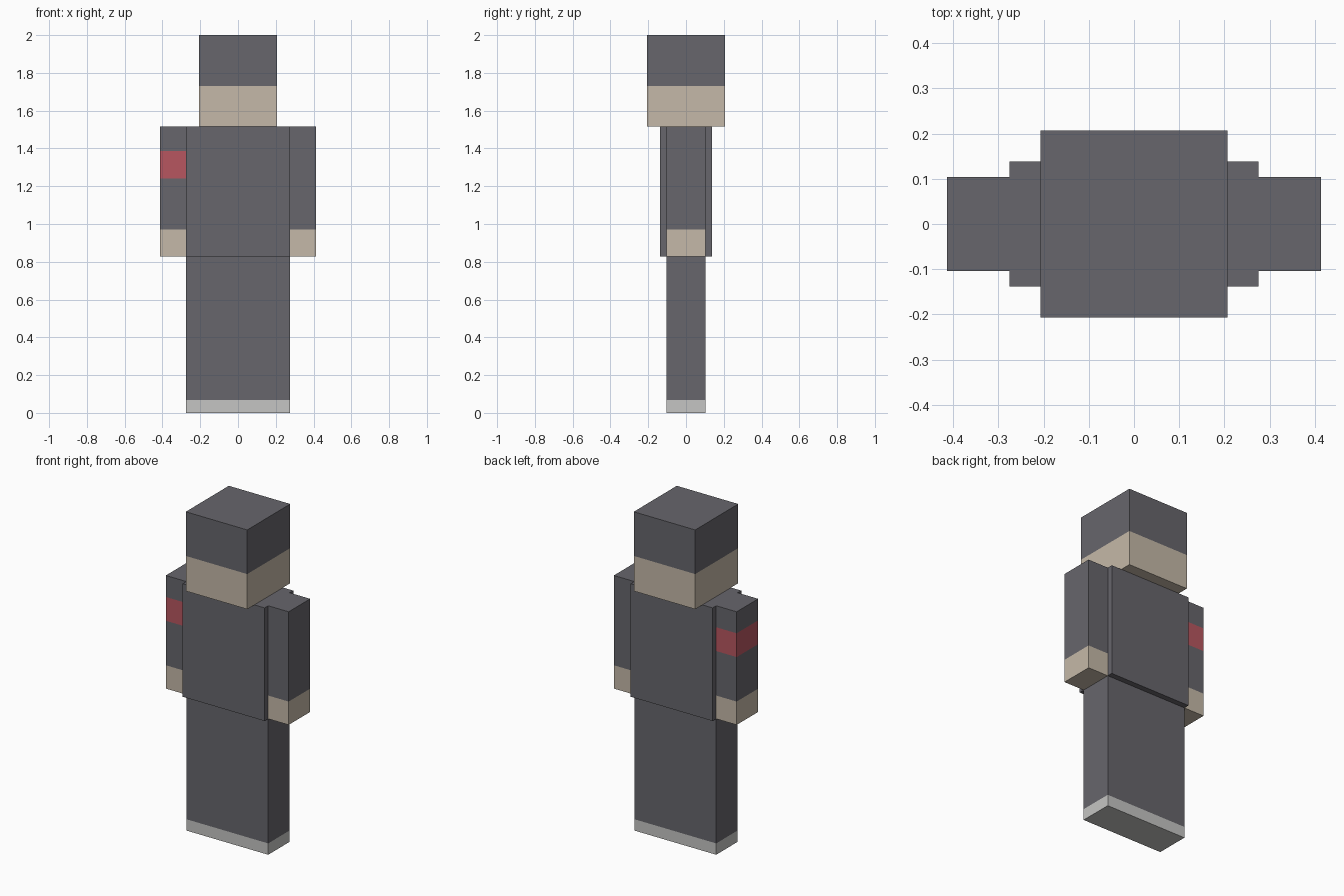
import bpy, bmesh

if "Cube" in bpy.data.objects:
    bpy.data.objects.remove(bpy.data.objects["Cube"])


def srgb(*rgb):
    """Linear colour from 0-255 sRGB values."""
    return [(c / 255 / 12.92) if c <= 10 else ((c / 255 + 0.055) / 1.055) ** 2.4 for c in rgb] + [1]


def material(name, *rgb):
    m = bpy.data.materials.new(name)
    m.diffuse_color = srgb(*rgb)
    m.use_nodes = True
    m.node_tree.nodes["Principled BSDF"].inputs["Base Color"].default_value = m.diffuse_color
    return m


DARK = material("dark grey cloth", 103, 102, 108)
SKIN = material("beige skin", 197, 185, 168)
RED = material("red armband", 183, 86, 96)
SHOE = material("light grey shoe", 197, 197, 195)


def banded_box(name, x0, x1, depth, z0, z1, mats, cuts=()):
    """Box centred on y = 0, cut at heights; mats colour the bands bottom to top."""
    bm = bmesh.new()
    bmesh.ops.create_cube(bm, size=1)
    for v in bm.verts:
        v.co = ((x0 + x1) / 2 + v.co.x * (x1 - x0), v.co.y * depth, (z0 + z1) / 2 + v.co.z * (z1 - z0))
    for z in cuts:
        bmesh.ops.bisect_plane(bm, geom=bm.verts[:] + bm.edges[:] + bm.faces[:],
                               plane_co=(0, 0, z), plane_no=(0, 0, 1))
    mesh = bpy.data.meshes.new(name)
    slots = list(dict.fromkeys(mats))
    for m in slots:
        mesh.materials.append(m)
    for f in bm.faces:
        band = sum(f.calc_center_median().z > z for z in cuts)
        f.material_index = slots.index(mats[band])
    bm.to_mesh(mesh)
    bm.free()
    obj = bpy.data.objects.new(name, mesh)
    bpy.context.collection.objects.link(obj)
    return obj


HIP, SHOULDER = 0.828, 1.517

# Head: bare lower face, dark upper half
banded_box("head", -0.207, 0.207, 0.414, SHOULDER, 2.0, [SKIN, DARK], [1.731])

# Torso
banded_box("torso", -0.276, 0.276, 0.276, HIP, SHOULDER, [DARK])

# Legs with shoe band
banded_box("legs", -0.276, 0.276, 0.207, 0, HIP, [SHOE, DARK], [0.069])

# Arms with bare hands; one wears an armband
banded_box("arm_plain", 0.276, 0.414, 0.207, HIP, SHOULDER, [SKIN, DARK], [0.97])
banded_box("arm_with_band", -0.414, -0.276, 0.207, HIP, SHOULDER,
           [SKIN, DARK, RED, DARK], [0.97, 1.241, 1.386])
